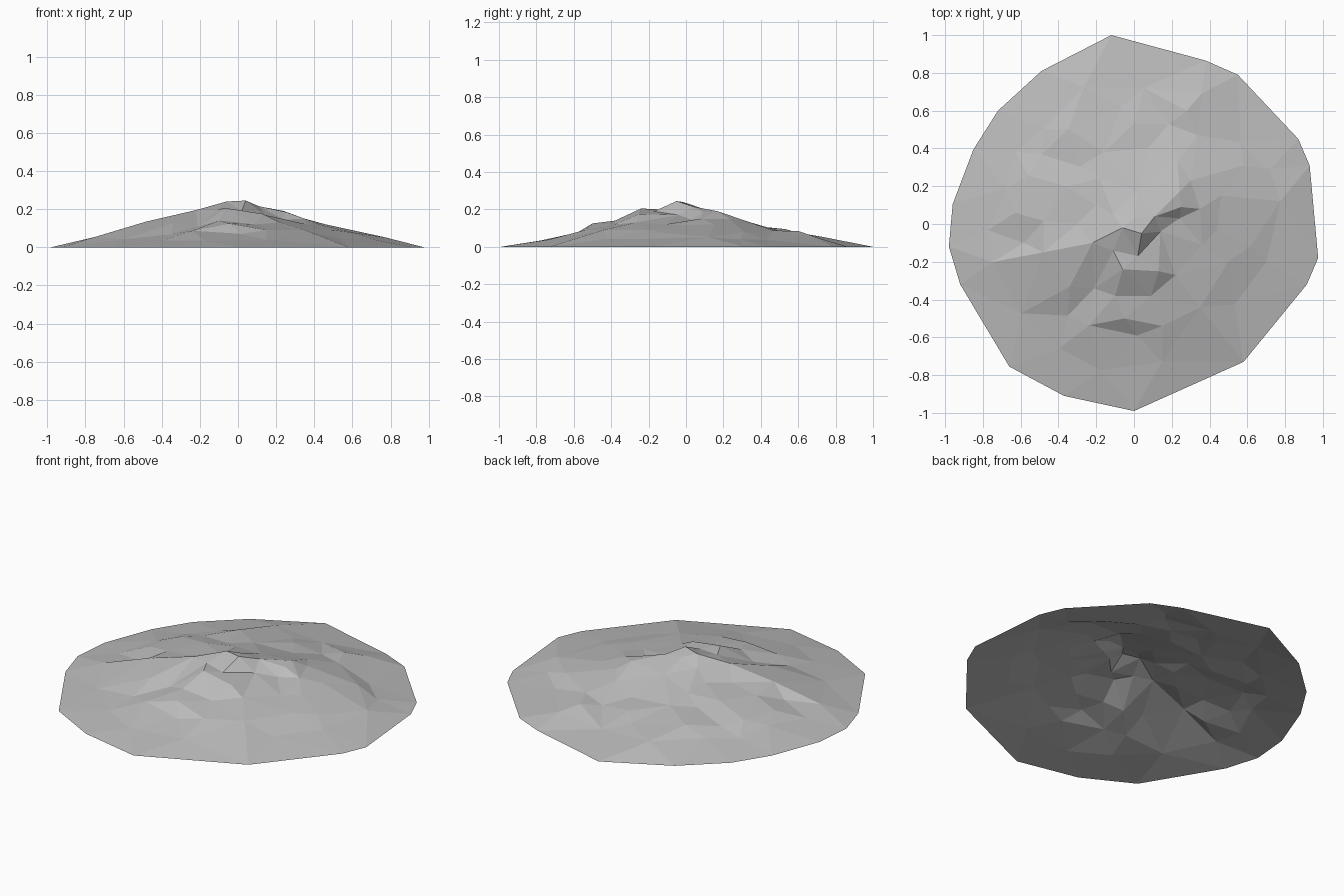
import bpy
import bmesh
import random
from mathutils import Vector
from mathutils.geometry import delaunay_2d_cdt

random.seed(4)

starter_cube = bpy.data.objects.get("Cube")
if starter_cube:
    bpy.data.objects.remove(starter_cube, do_unlink=True)


def make_material(name, colour):
    material = bpy.data.materials.new(name)
    material.use_nodes = True
    material.diffuse_color = colour
    shader = material.node_tree.nodes["Principled BSDF"]
    shader.inputs["Base Color"].default_value = colour
    return material


# Irregular foot of the mound, anticlockwise, resting on the ground
foot = [Vector(p) for p in (
    (0.58, -0.73), (0.915, -0.32), (0.975, -0.18), (0.93, 0.31), (0.87, 0.45),
    (0.55, 0.79), (0.38, 0.865), (-0.12, 1.0), (-0.49, 0.81), (-0.72, 0.6),
    (-0.85, 0.395), (-0.96, 0.105), (-0.98, -0.12), (-0.92, -0.32),
    (-0.66, -0.755), (-0.37, -0.91), (0.0, -0.99))]

# Rocky landmarks on the upper slopes
landmarks = {
    "summit": ((0.04, -0.05, 0.245), (-0.06, -0.02, 0.24), (0.0, 0.03, 0.225)),
    "east_ridge": ((0.11, 0.04, 0.215), (0.25, 0.09, 0.185),
                   (0.35, 0.08, 0.15), (0.24, 0.17, 0.19)),
    "east_cliff_foot": ((0.14, -0.04, 0.17), (0.24, 0.03, 0.145),
                        (0.36, -0.11, 0.12), (0.44, -0.03, 0.115)),
    "east_spur": ((0.58, 0.31, 0.08), (0.46, 0.15, 0.12), (0.5, -0.2, 0.09)),
    "north_shoulder": ((0.23, 0.33, 0.135), (0.3, 0.23, 0.15), (0.02, 0.18, 0.17),
                       (0.0, 0.53, 0.095), (-0.16, 0.38, 0.11), (0.28, 0.6, 0.085)),
    "west_gully": ((-0.18, 0.24, 0.135), (-0.11, 0.05, 0.195), (-0.2, 0.1, 0.15)),
    "west_shoulder": ((-0.22, -0.1, 0.195), (-0.3, 0.0, 0.14),
                      (-0.48, -0.15, 0.135), (-0.36, 0.2, 0.125)),
    "south_knob": ((-0.06, -0.24, 0.205), (-0.11, -0.14, 0.2), (0.02, -0.17, 0.19),
                   (0.13, -0.25, 0.175), (0.09, -0.38, 0.12), (0.22, -0.27, 0.13)),
    "south_slope": ((-0.34, -0.33, 0.125), (-0.1, -0.38, 0.14),
                    (-0.05, -0.5, 0.125), (0.15, -0.54, 0.09), (0.35, -0.44, 0.09)),
}
points = [Vector(p) for group in landmarks.values() for p in group]


def add_slope_ring(fraction, height, bias, spread):
    """Scatter a ragged ring of slope points that follows the foot."""
    for index, start in enumerate(foot):
        end = foot[(index + 1) % len(foot)]
        flat = start.lerp(end, bias + random.uniform(-0.2, 0.2))
        flat = flat * (fraction + random.uniform(-spread, spread))
        z = height + random.uniform(-0.012, 0.012)
        if all((flat - p.xy).length > 0.11 for p in points):
            points.append(flat.to_3d() + Vector((0, 0, z)))


# Broken lower slopes
add_slope_ring(0.79, 0.045, 0.5, 0.05)
add_slope_ring(0.62, 0.08, 0.1, 0.04)
add_slope_ring(0.45, 0.115, 0.5, 0.05)

# Triangulate the open shell inside its foot
surface = [p.to_3d() for p in foot] + points
rim = [(i, (i + 1) % len(foot)) for i in range(len(foot))]
flat_points, _, triangles, origins, _, _ = delaunay_2d_cdt(
    [p.xy for p in surface], rim, [], 1, 0.0001)
bm = bmesh.new()
verts = [bm.verts.new((p.x, p.y, surface[source[0]].z))
         for p, source in zip(flat_points, origins)]
for triangle in triangles:
    bm.faces.new([verts[i] for i in triangle])
for face in bm.faces:
    face.normal_update()
    if face.normal.z < 0:
        face.normal_flip()

mesh = bpy.data.meshes.new("rocky_mound")
bm.to_mesh(mesh)
bm.free()
mesh.materials.append(make_material("stone grey", (0.5, 0.5, 0.5, 1)))
mound = bpy.data.objects.new("rocky_mound", mesh)
bpy.context.collection.objects.link(mound)
